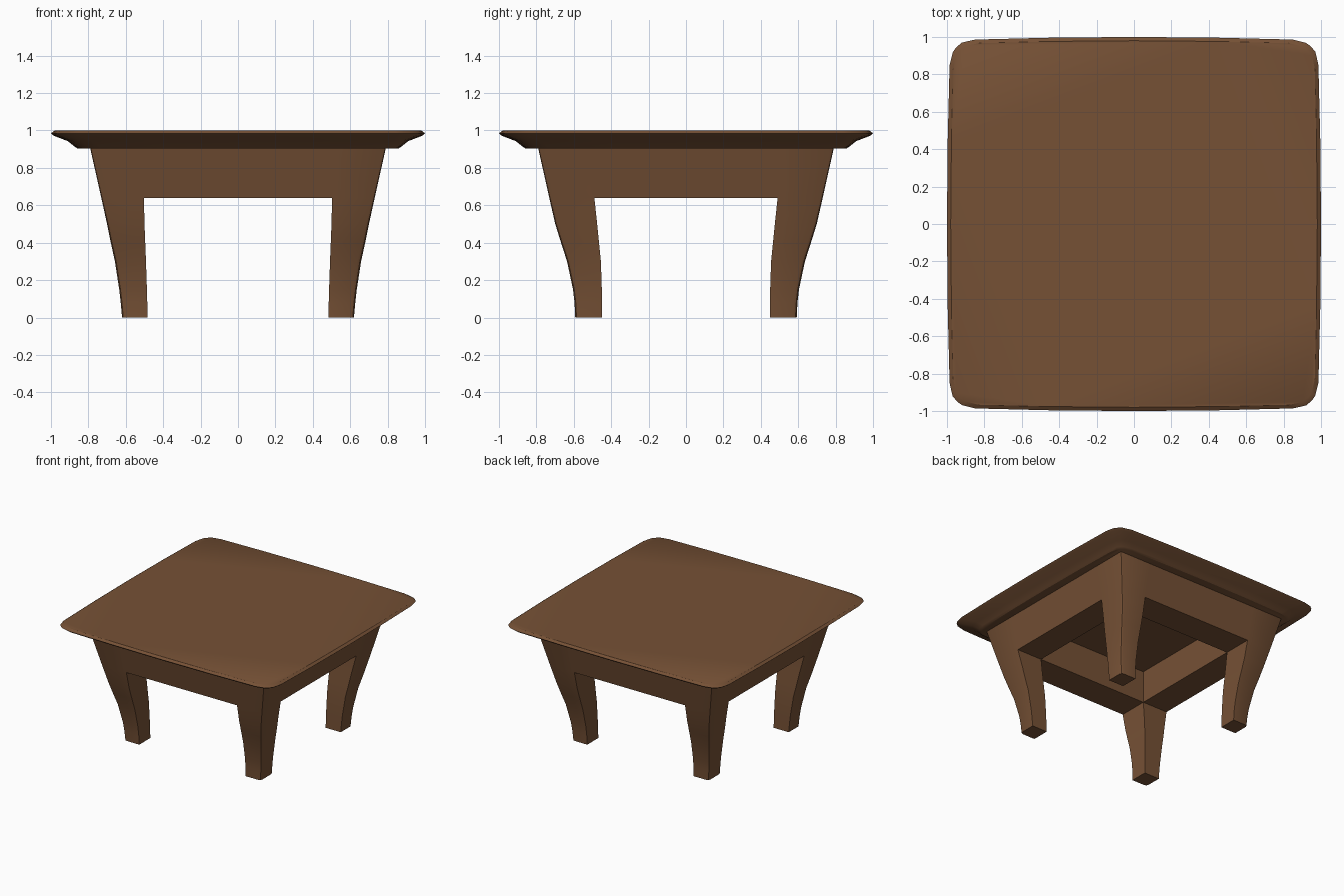
import bpy, bmesh, math

if "Cube" in bpy.data.objects:
    bpy.data.objects.remove(bpy.data.objects["Cube"])

wood = bpy.data.materials.new("brown wood")
wood.diffuse_color = (0.18, 0.082, 0.036, 1)
wood.use_nodes = True
wood.node_tree.nodes["Principled BSDF"].inputs["Base Color"].default_value = wood.diffuse_color


def loft(name, rings, angle=30):
    """Closed solid through a stack of equal-length rings of points."""
    bm = bmesh.new()
    vs = [[bm.verts.new(p) for p in r] for r in rings]
    n = len(vs[0])
    for a, b in zip(vs, vs[1:]):
        for i in range(n):
            j = (i + 1) % n
            bm.faces.new((a[i], a[j], b[j], b[i]))
    bm.faces.new(vs[0][::-1])
    bm.faces.new(vs[-1])
    bmesh.ops.recalc_face_normals(bm, faces=bm.faces)
    me = bpy.data.meshes.new(name)
    bm.to_mesh(me)
    bm.free()
    me.materials.append(wood)
    ob = bpy.data.objects.new(name, me)
    bpy.context.collection.objects.link(ob)
    bpy.ops.object.select_all(action='DESELECT')
    ob.select_set(True)
    bpy.context.view_layer.objects.active = ob
    bpy.ops.object.shade_smooth_by_angle(angle=math.radians(angle))
    return ob


# Table top: slightly bowed square with rounded corners, moulded lower edge
quarter = [(1.0, 0.0), (0.996, 0.45), (0.986, 0.85), (0.97, 0.92),
           (0.945, 0.95), (0.92, 0.968), (0.85, 0.986), (0.45, 0.996)]
outline = []
for k in range(4):
    c, s = round(math.cos(k * math.pi / 2)), round(math.sin(k * math.pi / 2))
    outline += [(x * c - y * s, x * s + y * c) for x, y in quarter]
edge = [(0.86, 0.905), (0.875, 0.915), (0.91, 0.943), (0.985, 0.972),
        (1.0, 0.985), (0.98, 1.0)]
loft("table_top", [[(x * r, y * r, z) for x, y in outline] for r, z in edge])

# Legs: height, x inner, x outer, y inner, y outer, corner rounding
sections = [(0.0, 0.483, 0.62, 0.448, 0.592, 0.022),
            (0.08, 0.485, 0.627, 0.449, 0.596, 0.022),
            (0.15, 0.487, 0.635, 0.45, 0.604, 0.022),
            (0.3, 0.492, 0.658, 0.455, 0.636, 0.022),
            (0.4, 0.496, 0.68, 0.465, 0.668, 0.02),
            (0.5, 0.5, 0.70, 0.475, 0.699, 0.018),
            (0.64, 0.503, 0.731, 0.49, 0.731, 0.014),
            (0.905, 0.503, 0.79, 0.49, 0.79, 0.01)]
for sx, side in ((-1, "left"), (1, "right")):
    for sy, end in ((-1, "front"), (1, "back")):
        rings = []
        for z, xi, xo, yi, yo, c in sections:
            ring = [(xi, yi), (xo, yi), (xo, yo - c), (xo - c * 0.3, yo - c * 0.3),
                    (xo - c, yo), (xi, yo)]
            rings.append([(x * sx, y * sy, z) for x, y in ring])
        loft(f"{end}_{side}_leg", rings, 40)

# Aprons: sloping outer face flush with the legs, thick flat underside
for name, along, inner, s in (("front", 0.503, 0.49, -1), ("back", 0.503, 0.49, 1),
                              ("left", 0.49, 0.503, -1), ("right", 0.49, 0.503, 1)):
    profile = [(inner, 0.64), (0.731, 0.64), (0.79, 0.905), (inner, 0.905)]
    rings = []
    for t in (-along, along):
        if name in ("front", "back"):
            rings.append([(t, d * s, z) for d, z in profile])
        else:
            rings.append([(d * s, t, z) for d, z in profile])
    loft(name + "_apron", rings)
